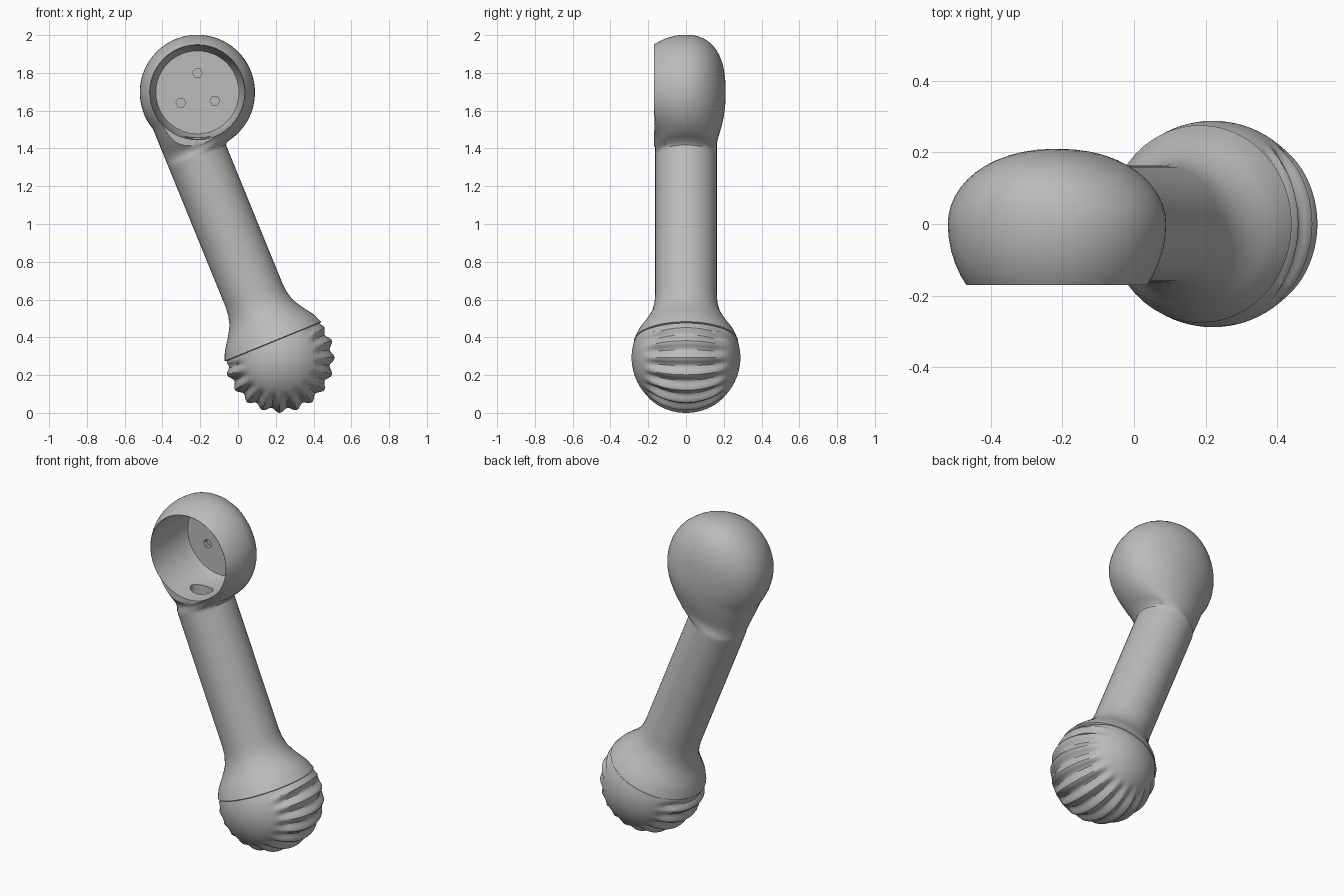
import bpy, bmesh, math
from mathutils import Vector, Matrix

if "Cube" in bpy.data.objects:
    bpy.data.objects.remove(bpy.data.objects["Cube"])

grey = bpy.data.materials.new("plain_grey")
grey.use_nodes = True
colour = (0.5, 0.5, 0.5, 1)
grey.diffuse_color = colour
grey.node_tree.nodes["Principled BSDF"].inputs["Base Color"].default_value = colour

# Slanted handle frame: s runs up the handle, w runs across it
TILT = math.radians(22.2)
BASE = Vector((0.22, 0, 0.29))
UP = Vector((-math.sin(TILT), 0, math.cos(TILT)))
ACROSS = Vector((math.cos(TILT), 0, math.sin(TILT)))
ARM, BALL, BALL_S, BALL_W = 0.163, 0.305, 1.465, 0.128
SEAM = 0.09
HEAD = BASE + UP * BALL_S + ACROSS * BALL_W


def make(name, bm):
    bmesh.ops.recalc_face_normals(bm, faces=bm.faces)
    mesh = bpy.data.meshes.new(name)
    bm.to_mesh(mesh)
    bm.free()
    mesh.materials.append(grey)
    ob = bpy.data.objects.new(name, mesh)
    bpy.context.collection.objects.link(ob)
    return ob


def loft(bm, rings):
    """Join equal rings of points into a closed skin with end caps."""
    rows = [[bm.verts.new(p) for p in ring] for ring in rings]
    n = len(rows[0])
    for a, b in zip(rows, rows[1:]):
        for i in range(n):
            j = (i + 1) % n
            bm.faces.new((a[i], a[j], b[j], b[i]))
    bm.faces.new(rows[0])
    bm.faces.new(rows[-1])


def smooth_max(a, b, k=0.04):
    h = max(k - abs(a - b), 0) / k
    return max(a, b) + h * h * k / 4


def smooth(ob):
    bpy.ops.object.select_all(action='DESELECT')
    ob.select_set(True)
    bpy.context.view_layer.objects.active = ob
    bpy.ops.object.shade_smooth_by_angle(angle=math.radians(35))


# Handle and head: one loft from the seam up to the top of the head
def ring(s, left, right, front, back, n=48):
    mid, half = (left + right) / 2, (right - left) / 2
    pts = []
    for i in range(n):
        t = 2 * math.pi * i / n
        y = math.sin(t) * (back if math.sin(t) > 0 else front)
        pts.append(BASE + UP * s + ACROSS * (mid + half * math.cos(t)) + Vector((0, y, 0)))
    return pts


def head_ring(s):
    d = min(abs(s - BALL_S) / BALL, 1)
    chord = BALL * math.sqrt(1 - d * d)
    back = 0.21 * (1 - d ** 2.5) ** 0.4
    left, right, front = chord - BALL_W, chord + BALL_W, chord
    if s < BALL_S:
        left = max(ARM, left)
        right = smooth_max(ARM, right)
        front, back = smooth_max(ARM, front), smooth_max(ARM, back)
    return ring(s, -left, right, front, back)


flare = [(SEAM, 0.270), (0.094, 0.276), (0.14, 0.256), (0.17, 0.236), (0.195, 0.218),
         (0.22, 0.202), (0.26, 0.18), (0.31, 0.167), (0.36, ARM), (0.7, ARM), (1.05, ARM)]
rings = [ring(s, -r, r, r, r) for s, r in flare]
rings += [head_ring(1.1 + 0.0125 * i) for i in range(17)]
lo = math.asin((1.32 - BALL_S) / BALL)
steps = 22
rings += [head_ring(BALL_S + BALL * math.sin(lo + (1.54 - lo) * i / steps))
          for i in range(steps + 1)]
bm = bmesh.new()
loft(bm, rings)
body = make("handle_and_head", bm)


# Cutters for the round socket, its screw holes and the wire opening
def lathe_y(profile, centre, n):
    bm = bmesh.new()
    loft(bm, [[centre + Vector((r * math.cos(2 * math.pi * i / n), y,
                                r * math.sin(2 * math.pi * i / n))) for i in range(n)]
              for r, y in profile])
    return bm


cutters = [make("socket_cutter", lathe_y(
    [(0.22, 0.14), (0.235, 0.1), (0.251, -0.17), (0.4, -0.17), (0.4, -0.6)], HEAD, 48))]
for angle in (90, 212, 334):
    a = math.radians(angle)
    spot = HEAD + Vector((math.cos(a), 0, math.sin(a))) * 0.103
    cutters.append(make("screw_hole_cutter",
                        lathe_y([(0.026, 0.12), (0.026, 0.17)], spot, 6)))
bm = bmesh.new()
bmesh.ops.create_cone(bm, cap_ends=True, segments=16, radius1=0.05, radius2=0.05, depth=0.12,
                      matrix=Matrix.Translation(HEAD + Vector((0, -0.04, -0.25)))
                      @ Matrix.Diagonal((1.4, 1, 1, 1)))
cutters.append(make("wire_opening_cutter", bm))

bpy.context.view_layer.objects.active = body
for cutter in cutters:
    cutter.hide_render = True
    mod = body.modifiers.new("cut", 'BOOLEAN')
    mod.operation = 'DIFFERENCE'
    mod.solver = 'EXACT'
    mod.object = cutter
    bpy.ops.object.modifier_apply(modifier=mod.name)
for cutter in cutters:
    bpy.data.objects.remove(cutter)
smooth(body)

# Ridged lower ball: grooves run front to back and fade out at both sides
bm = bmesh.new()
bmesh.ops.create_uvsphere(bm, u_segments=160, v_segments=40, radius=1,
                          matrix=Matrix.Rotation(math.pi / 2, 4, 'X'))
for v in bm.verts:
    p = v.co.normalized()
    across = math.hypot(p.x, p.z)
    fade = min(max((across - 0.62) / 0.25, 0), 1)
    fade *= fade * (3 - 2 * fade)
    if fade > 0:
        below = min(max((0.3 - p.dot(UP)) / 0.12, 0), 1)
        wave = math.cos(20 * (math.atan2(p.z, p.x) + math.pi / 2))
    else:
        below = wave = 0
    v.co = BASE + p * (0.288 - 0.008 * fade + 0.012 * wave * fade * below)
cut = bmesh.ops.bisect_plane(bm, geom=bm.verts[:] + bm.edges[:] + bm.faces[:],
                             plane_co=BASE + UP * SEAM, plane_no=UP, clear_outer=True)
bmesh.ops.holes_fill(bm, edges=[e for e in bm.edges if e.is_boundary], sides=0)
low = min(v.co.z for v in bm.verts)
smooth(make("ridged_ball", bm))

# Rest the model on the ground
for ob in (body, bpy.data.objects["ridged_ball"]):
    ob.location.z = -low
